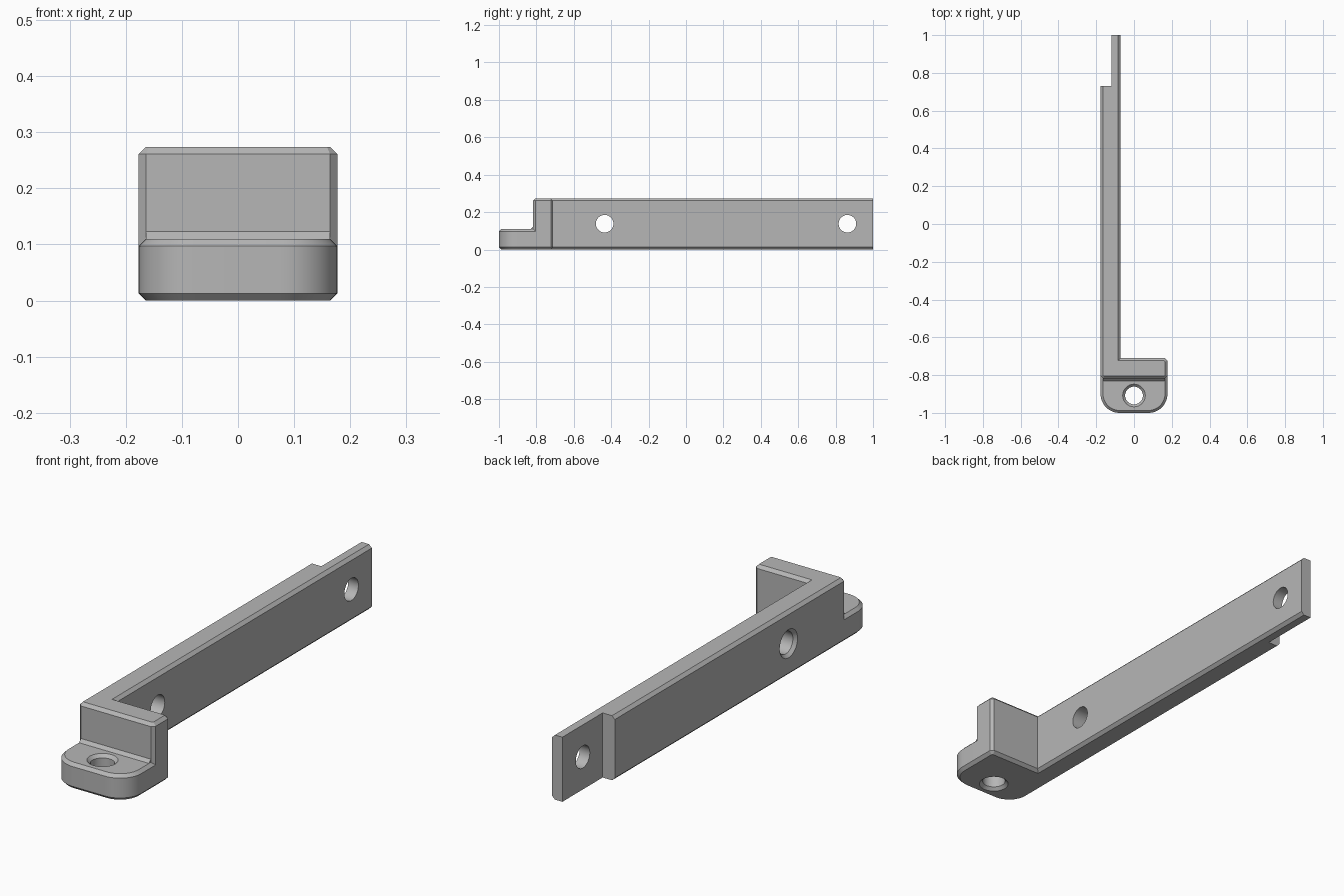
import bpy, bmesh, math
from mathutils import Vector, Matrix

if "Cube" in bpy.data.objects:
    bpy.data.objects.remove(bpy.data.objects["Cube"], do_unlink=True)

C = 0.013      # chamfer size
W = 0.177      # half width
FRONT, BACK, INNER = -0.818, -0.71, -0.072
TOP, FOOT_TOP = 0.274, 0.11

grey = bpy.data.materials.new("plain grey")
grey.use_nodes = True
grey.diffuse_color = (0.47, 0.47, 0.47, 1)
grey.node_tree.nodes["Principled BSDF"].inputs["Base Color"].default_value = grey.diffuse_color


def loft(name, rings):
    """Close a stack of equal-length rings into a solid."""
    bm = bmesh.new()
    loops = [[bm.verts.new(p) for p in ring] for ring in rings]
    n = len(loops[0])
    for a, b in zip(loops, loops[1:]):
        for i in range(n):
            j = (i + 1) % n
            bm.faces.new((a[i], a[j], b[j], b[i]))
    bm.faces.new(loops[0][::-1])
    bm.faces.new(loops[-1])
    bmesh.ops.recalc_face_normals(bm, faces=bm.faces)
    mesh = bpy.data.meshes.new(name)
    bm.to_mesh(mesh)
    bm.free()
    mesh.materials.append(grey)
    obj = bpy.data.objects.new(name, mesh)
    bpy.context.collection.objects.link(obj)
    return obj


def inset(points, square):
    """Move every edge inwards by C, apart from the square-cut ones."""
    pts = [Vector(p) for p in points]
    n = len(pts)
    lines = []
    for i in range(n):
        d = (pts[(i + 1) % n] - pts[i]).normalized()
        normal = Vector((-d.y, d.x))
        lines.append((normal, normal.dot(pts[i]) + (0 if i in square else C)))
    out = []
    for i in range(n):
        (a, p), (b, q) = lines[i - 1], lines[i]
        det = a.x * b.y - a.y * b.x
        out.append(((p * b.y - q * a.y) / det, (a.x * q - b.x * p) / det))
    return out


def chamfered_prism(name, outline, square, height):
    small = inset(outline, square)
    layers = ((small, 0), (outline, C), (outline, height - C), (small, height))
    return loft(name, [[(x, y, z) for x, y in ring] for ring, z in layers])


def hole_cutter(name, profile, matrix):
    """Round cutter from (radius, position along axis) pairs."""
    n = 40
    rings = []
    for r, z in profile:
        rings.append([matrix @ Vector((r * math.cos(2 * math.pi * i / n),
                                       r * math.sin(2 * math.pi * i / n), z)) for i in range(n)])
    return loft(name, rings)


def combine(target, other, operation):
    mod = target.modifiers.new(operation.lower(), 'BOOLEAN')
    mod.operation = operation
    mod.solver = 'EXACT'
    mod.object = other
    bpy.context.view_layer.objects.active = target
    bpy.ops.object.modifier_apply(modifier=mod.name)
    bpy.data.objects.remove(other, do_unlink=True)


# Angled bracket: long arm, thin tongue and short front leg
arm = [(-W + C, FRONT), (W - C, FRONT), (W, FRONT + C), (W, BACK - C), (W - C, BACK),
       (INNER, BACK), (INNER, 1), (-0.12, 1), (-0.12, 0.73), (-W, 0.73), (-W, FRONT + C)]
bracket = chamfered_prism("bracket", arm, {6, 7, 8}, TOP)

# Mounting foot with rounded front corners
R = 0.1
foot_outline = [(W, -0.76), (-W, -0.76)]
for cx, start in ((-W + R, math.pi), (W - R, 1.5 * math.pi)):
    for i in range(13):
        a = start + i * math.pi / 24
        foot_outline.append((cx + R * math.cos(a), -1 + R + R * math.sin(a)))
foot = chamfered_prism("foot", foot_outline, {0}, FOOT_TOP)
combine(bracket, foot, 'UNION')

# Sloped strip in the corner between foot and leg
section = [(FRONT - C, FOOT_TOP), (FRONT, FOOT_TOP + C), (FRONT + 0.02, FOOT_TOP + C),
           (FRONT + 0.02, FOOT_TOP - 0.02), (FRONT - C, FOOT_TOP - 0.02)]
strip = loft("corner_strip", [[(x, y, z) for y, z in section] for x in (-W + C, W - C)])
combine(bracket, strip, 'UNION')

# Foot screw hole, countersunk at both ends
r = 0.047
foot_hole = hole_cutter("foot_hole", [(r + 2 * C, -C), (r, C), (r, FOOT_TOP - C), (r + 2 * C, FOOT_TOP + C)],
                        Matrix.Translation((0, -0.908, 0)))
combine(bracket, foot_hole, 'DIFFERENCE')

# Cross holes through the arm and the tongue
sideways = Matrix.Rotation(math.pi / 2, 4, 'Y')
arm_hole = hole_cutter("arm_hole", [(r + 2 * C, -W - C), (r, -W + C), (r, 0)],
                       Matrix.Translation((0, -0.435, 0.138)) @ sideways)
combine(bracket, arm_hole, 'DIFFERENCE')
tongue_hole = hole_cutter("tongue_hole", [(r, -0.25), (r, 0)],
                          Matrix.Translation((0, 0.863, 0.138)) @ sideways)
combine(bracket, tongue_hole, 'DIFFERENCE')

# Smooth the round walls, keep the chamfers crisp
bpy.ops.object.select_all(action='DESELECT')
bracket.select_set(True)
bpy.context.view_layer.objects.active = bracket
bpy.ops.object.shade_smooth_by_angle(angle=math.radians(25))
